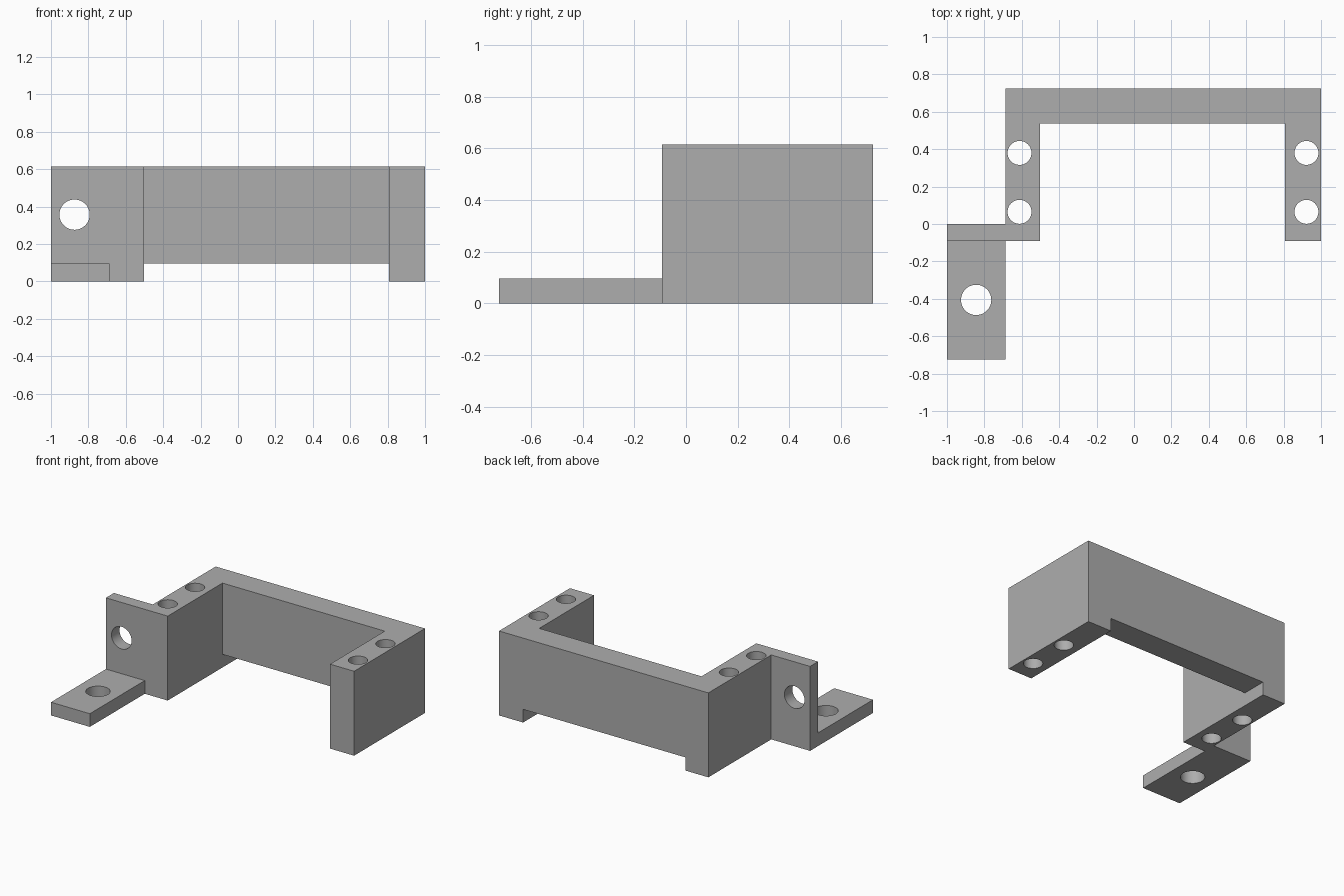
import bpy
import bmesh
import math

default = bpy.data.objects.get("Cube")
if default:
    bpy.data.objects.remove(default, do_unlink=True)

HEIGHT = 0.615
PLATE = 0.096          # foot thickness and bridge clearance
FRONT = -0.092         # front face of the legs

grey = bpy.data.materials.new("plain grey")
grey.use_nodes = True
color = (0.42, 0.42, 0.42, 1)
grey.diffuse_color = color
grey.node_tree.nodes["Principled BSDF"].inputs["Base Color"].default_value = color


def prism(name, outline, z0, z1):
    """Extrude a plan outline from z0 to z1."""
    bm = bmesh.new()
    face = bm.faces.new([bm.verts.new((x, y, z0)) for x, y in outline])
    top = bmesh.ops.extrude_face_region(bm, geom=[face])["geom"]
    verts = [v for v in top if isinstance(v, bmesh.types.BMVert)]
    bmesh.ops.translate(bm, verts=verts, vec=(0, 0, z1 - z0))
    bmesh.ops.recalc_face_normals(bm, faces=bm.faces)
    mesh = bpy.data.meshes.new(name)
    bm.to_mesh(mesh)
    bm.free()
    mesh.materials.append(grey)
    obj = bpy.data.objects.new(name, mesh)
    bpy.context.collection.objects.link(obj)
    return obj


def box(name, x0, x1, y0, y1, z0, z1):
    return prism(name, [(x0, y0), (x1, y0), (x1, y1), (x0, y1)], z0, z1)


def drill(name, location, radius, depth, tilt=0):
    bpy.ops.mesh.primitive_cylinder_add(vertices=48, radius=radius, depth=depth,
                                        location=location, rotation=(tilt, 0, 0))
    obj = bpy.context.object
    obj.name = name
    obj.data.materials.append(grey)
    return obj


def combine(target, tool, operation):
    """Apply a boolean and remove the tool."""
    tool.hide_render = True
    mod = target.modifiers.new(operation.lower(), "BOOLEAN")
    mod.operation = operation
    mod.solver = "EXACT"
    mod.object = tool
    bpy.ops.object.select_all(action="DESELECT")
    bpy.context.view_layer.objects.active = target
    target.select_set(True)
    bpy.ops.object.modifier_apply(modifier=mod.name)
    bpy.data.objects.remove(tool, do_unlink=True)


# U-shaped wall with a side tab
bracket = prism("bracket", [
    (-1, FRONT), (-0.502, FRONT), (-0.502, 0.538), (0.806, 0.538),
    (0.806, FRONT), (1, FRONT), (1, 0.724), (-0.687, 0.724),
    (-0.687, 0), (-1, 0)], 0, HEIGHT)

# Clearance under the rear bridge
combine(bracket, box("bridge_clearance", -0.502, 0.806, 0.4, 0.9, -0.2, PLATE), "DIFFERENCE")

# Mounting foot in front of the tab
combine(bracket, box("foot", -1, -0.687, -0.724, FRONT / 2, 0, PLATE), "UNION")

# Vertical screw holes through both legs
for x in (-0.612, 0.922):
    for y in (0.065, 0.38):
        combine(bracket, drill("leg_hole", (x, y, HEIGHT / 2), 0.064, 1), "DIFFERENCE")

# Larger holes through the foot and the tab
combine(bracket, drill("foot_hole", (-0.844, -0.406, 0.05), 0.081, 0.4), "DIFFERENCE")
combine(bracket, drill("tab_hole", (-0.874, FRONT / 2, 0.357), 0.081, 0.4, math.pi / 2), "DIFFERENCE")

bpy.ops.object.shade_smooth_by_angle(angle=math.radians(30))
